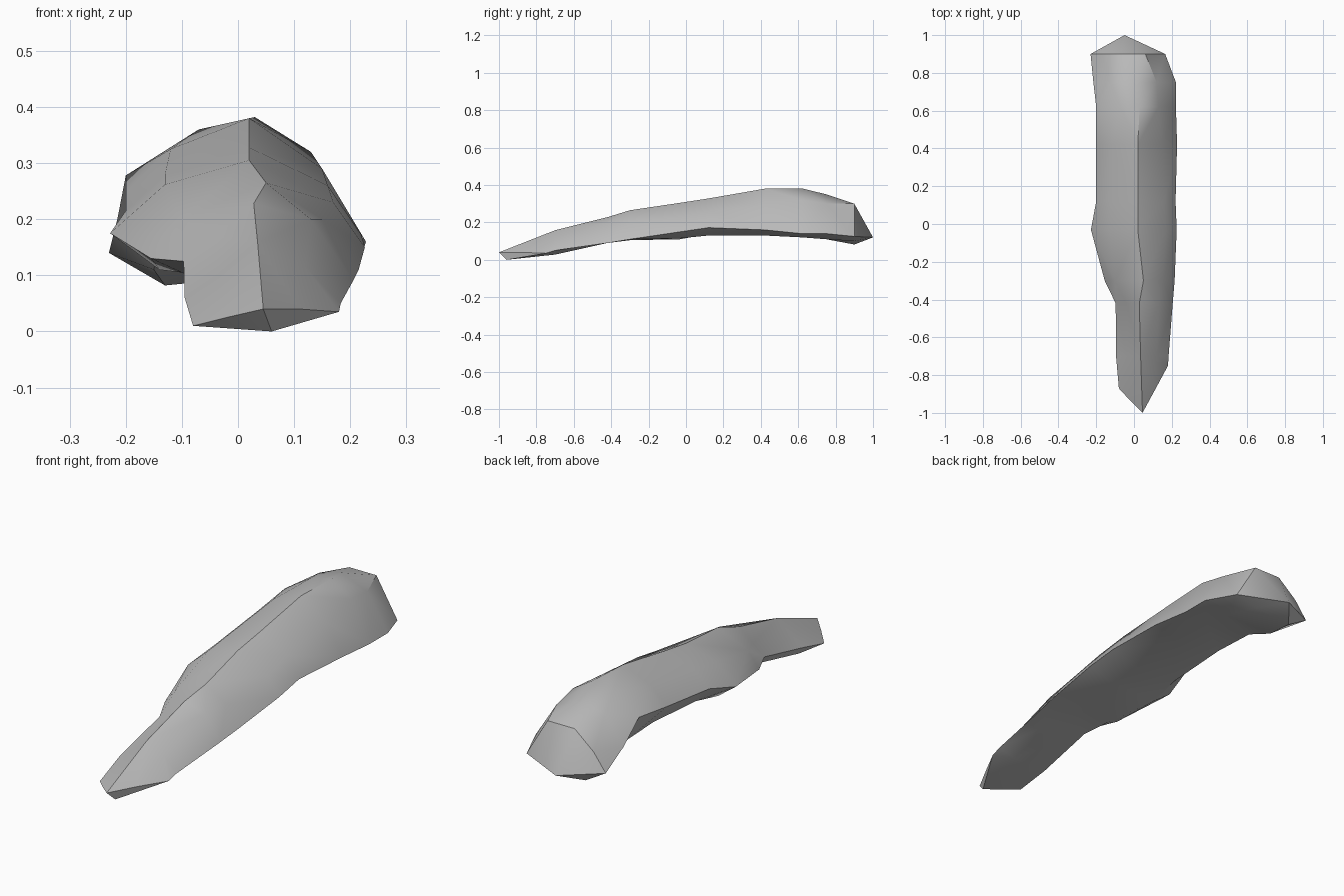
import bpy, bmesh, math

# One stone grey for the whole body
grey = bpy.data.materials.new("stone_grey")
grey.diffuse_color = (0.5, 0.5, 0.5, 1)

# Pointed front end, already skewed in y
# order: left, upper left, top, upper right, right, bottom right, bottom left
nose = [(-.08, -.87, .01), (-.02, -.935, .025), (.045, -1, .04), (.11, -.88, .04),
        (.18, -.75, .035), (.06, -.96, 0), (-.01, -.915, .005)]

# Cross-sections along the length: y, then (x, z) in the same order
sections = [
    (-.70, [(-.095, .06), (-.035, .10), (.035, .158), (.12, .115), (.183, .05), (.10, .028), (-.075, .028)]),
    (-.42, [(-.097, .125), (-.04, .17), (.028, .228), (.13, .20), (.205, .09), (.10, .09), (-.07, .09)]),
    (-.30, [(-.155, .13), (-.10, .20), (.05, .265), (.15, .20), (.215, .11), (.10, .105), (-.10, .105)]),
    (-.03, [(-.228, .175), (-.13, .262), (.02, .305), (.17, .23), (.226, .15), (.10, .115), (-.14, .11)]),
    (.12, [(-.20, .215), (-.13, .28), (.02, .328), (.16, .26), (.22, .172), (.10, .13), (-.13, .14)]),
    (.42, [(-.20, .25), (-.12, .325), (.02, .38), (.15, .29), (.228, .16), (.10, .13), (-.13, .16)]),
    (.62, [(-.20, .278), (-.07, .36), (.03, .382), (.13, .32), (.222, .14), (.10, .12), (-.14, .16)]),
    (.75, [(-.215, .20), (-.12, .32), (-.01, .35), (.12, .30), (.222, .14), (.10, .11), (-.15, .11)]),
    (.90, [(-.23, .14), (-.17, .22), (-.075, .30), (.06, .30), (.165, .125), (.05, .10), (-.13, .082)]),
]

# Skin the sections into one closed body
bm = bmesh.new()
rings = [[bm.verts.new(p) for p in nose]]
for y, pts in sections:
    rings.append([bm.verts.new((x, y, z)) for x, z in pts])
n = len(nose)
for a, b in zip(rings, rings[1:]):
    for i in range(n):
        j = (i + 1) % n
        bm.faces.new((a[i], a[j], b[j], b[i]))

# Blunt nose cap, and back cap drawn out to a tip
bm.faces.new(rings[0])
tip = bm.verts.new((-.05, 1, .12))
last = rings[-1]
for i in range(n):
    bm.faces.new((last[i], last[(i + 1) % n], tip))
bmesh.ops.recalc_face_normals(bm, faces=bm.faces)
bmesh.ops.triangulate(bm, faces=bm.faces)

mesh = bpy.data.meshes.new("long_rock")
bm.to_mesh(mesh)
bm.free()
mesh.materials.append(grey)
rock = bpy.data.objects.new("long_rock", mesh)
bpy.context.collection.objects.link(rock)

# Soft shading with crisp creases
bpy.context.view_layer.objects.active = rock
rock.select_set(True)
bpy.ops.object.shade_smooth_by_angle(angle=math.radians(35))
